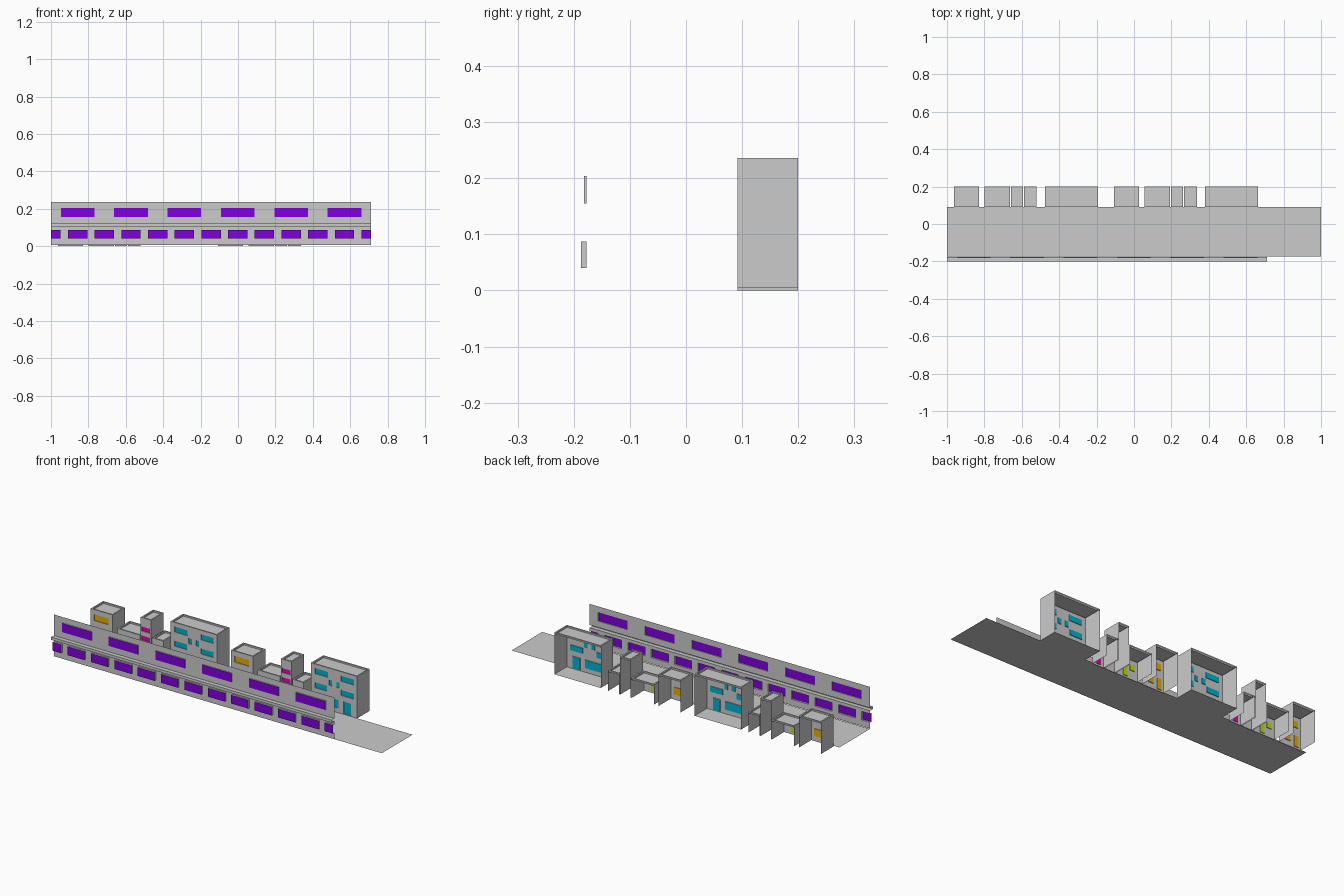
import bpy

if "Cube" in bpy.data.objects:
    bpy.data.objects.remove(bpy.data.objects["Cube"])

COLOURS = {"purple": (0.22, 0.0, 0.75, 1), "cyan": (0.0, 0.45, 0.65, 1),
           "orange": (0.8, 0.42, 0.0, 1), "magenta": (0.85, 0.0, 0.5, 1),
           "lime": (0.55, 0.75, 0.0, 1)}
MATS = {}
for n, c in COLOURS.items():
    MATS[n] = bpy.data.materials.new(n)
    MATS[n].diffuse_color = c
base = bpy.data.materials.new("wall_grey")
base.diffuse_color = (0.8, 0.8, 0.8, 1)


def make(name, quads, colour=None, flags=None):
    """Object from a list of four-point faces."""
    verts = [p for q in quads for p in q]
    faces = [tuple(range(4 * i, 4 * i + 4)) for i in range(len(quads))]
    me = bpy.data.meshes.new(name)
    me.from_pydata(verts, [], faces)
    if colour:
        me.materials.append(base)
        me.materials.append(MATS[colour])
        for p, f in zip(me.polygons, flags):
            p.material_index = f
    ob = bpy.data.objects.new(name, me)
    bpy.context.collection.objects.link(ob)
    return ob


def flat(x0, x1, y0, y1, z):
    return [(x0, y0, z), (x1, y0, z), (x1, y1, z), (x0, y1, z)]


def upright(x0, x1, z0, z1, y):
    return [(x0, y, z0), (x1, y, z0), (x1, y, z1), (x0, y, z1)]


def side(x, y0, y1, z0, z1):
    return [(x, y0, z0), (x, y1, z0), (x, y1, z1), (x, y0, z1)]


def facade(x0, x1, z0, z1, y, openings):
    """Wall sheet with pushed panels (x0, x1, z0, z1, depth, coloured)."""
    quads, flags = [], []
    zs = sorted({round(v, 4) for o in openings for v in o[2:4]} | {z0, z1})
    for a, b in zip(zs, zs[1:]):
        row = sorted(o for o in openings if o[2] < (a + b) / 2 < o[3])
        cur = x0
        for o in row:
            if o[0] > cur + 1e-5:
                quads.append(upright(cur, o[0], a, b, y))
                flags.append(0)
            cur = o[1]
        if x1 > cur + 1e-5:
            quads.append(upright(cur, x1, a, b, y))
            flags.append(0)
    for a, b, c, d, depth, col in openings:
        quads.append(upright(a, b, c, d, y + depth))
        flags.append(col)
        ya, yb = sorted((y, y + depth))
        rim = [flat(a, b, ya, yb, c), flat(a, b, ya, yb, d)]
        rim += [side(x, ya, yb, c, d) for x in (a, b) if x0 + 1e-4 < x < x1 - 1e-4]
        quads += rim
        flags += [0] * len(rim)
    return quads, flags


# Road with markings
ROAD = 0.005
make("road", [flat(-1, 1, -0.175, 0.092, ROAD)])
marks = []
for cx in (-0.46, 0.465):
    for i in range(7):
        y = -0.136 + i * 0.0285
        marks.append(flat(cx - 0.07, cx + 0.07, y, y + 0.02, ROAD + 0.001))
for a, b in ((-0.93, -0.555), (-0.37, 0.37), (0.56, 0.93)):
    marks.append(flat(a, b, -0.045, -0.041, ROAD + 0.001))
    n = round((b - a) / 0.05)
    for i in range(n):
        x = a + (b - a) * i / n
        for y in (-0.097, 0.015):
            marks.append(flat(x, x + 0.034, y, y + 0.003, ROAD + 0.001))
make("road_markings", marks)

# Long front wall: ledge, twelve lower windows (split at the ends), six upper
X0, X1, STEP = -1.0, 0.712, 1.712 / 12
panels = [(X0, X1, 0.105, 0.12, -0.023, 0)]
for i in range(13):
    c = X0 + i * STEP
    panels.append((max(X0, c - 0.052), min(X1, c + 0.052), 0.04, 0.087, -0.01, 1))
for i in range(6):
    c = X0 + (2 * i + 1) * STEP
    panels.append((c - 0.09, c + 0.09, 0.155, 0.204, -0.005, 1))
q, f = facade(X0, X1, 0.006, 0.236, -0.177, panels)
make("long_wall", q, "purple", f)


def building(name, x0, x1, z0, h, colour, windows, floor=False):
    """Open-backed building: front, two sides and a roof behind a parapet."""
    yf, yb, t, d = 0.092, 0.2, 0.008, 0.008
    wins = [(x0 + a, x0 + b, c, e, 0.004, 1) for a, b, c, e in windows]
    q, f = facade(x0, x1, z0, h, yf, wins)
    more = [side(x0, yf, yb, z0, h)[::-1], side(x1, yf, yb, z0, h)]
    # parapet rim, inner faces and sunken roof
    a, b, c, e = x0 + t, x1 - t, yf + t, yb - t
    more += [flat(x0, x1, yf, c, h), flat(x0, x1, e, yb, h),
             flat(x0, a, c, e, h), flat(b, x1, c, e, h),
             upright(a, b, h - d, h, c)[::-1], upright(a, b, h - d, h, e),
             side(a, c, e, h - d, h), side(b, c, e, h - d, h)[::-1],
             flat(a, b, c, e, h - d), upright(x0, x1, h - d, h, yb)[::-1]]
    if floor:
        more.append(flat(x0, x1, yf, yb, z0))
    make(name, q + more, colour, f + [0] * len(more))


# The same row of five buildings stands twice along the street
for k, dx in enumerate((0, 0.856), 1):
    building(f"shop_{k}", -0.963 + dx, -0.829 + dx, 0, 0.176, "orange",
             [(0.02, 0.11, 0.115, 0.15), (0.015, 0.04, 0.01, 0.07),
              (0.065, 0.115, 0.03, 0.07)])
    building(f"low_house_{k}", -0.80 + dx, -0.663 + dx, 0, 0.11, "lime",
             [(0.02, 0.05, 0.05, 0.08), (0.065, 0.09, 0.01, 0.07),
              (0.1, 0.125, 0.05, 0.08)])
    building(f"tower_{k}", -0.658 + dx, -0.594 + dx, 0, 0.21, "magenta",
             [(0.006, 0.058, 0.135, 0.16), (0.006, 0.058, 0.085, 0.11)])
    building(f"annex_{k}", -0.588 + dx, -0.52 + dx, 0, 0.115, "magenta",
             [(0.02, 0.048, 0.01, 0.065)])
    building(f"apartment_block_{k}", -0.476 + dx, -0.193 + dx, 0.005, 0.236, "cyan",
             [(0.025, 0.105, 0.183, 0.213), (0.185, 0.262, 0.183, 0.213),
              (0.11, 0.13, 0.142, 0.172), (0.155, 0.175, 0.142, 0.172),
              (0.025, 0.1, 0.105, 0.135), (0.185, 0.262, 0.105, 0.135),
              (0.025, 0.17, 0.03, 0.075), (0.2, 0.245, 0.01, 0.075)], True)

for m in bpy.data.materials:
    if m.users and not m.is_grease_pencil:
        m.use_nodes = True
        m.node_tree.nodes["Principled BSDF"].inputs["Base Color"].default_value = m.diffuse_color
